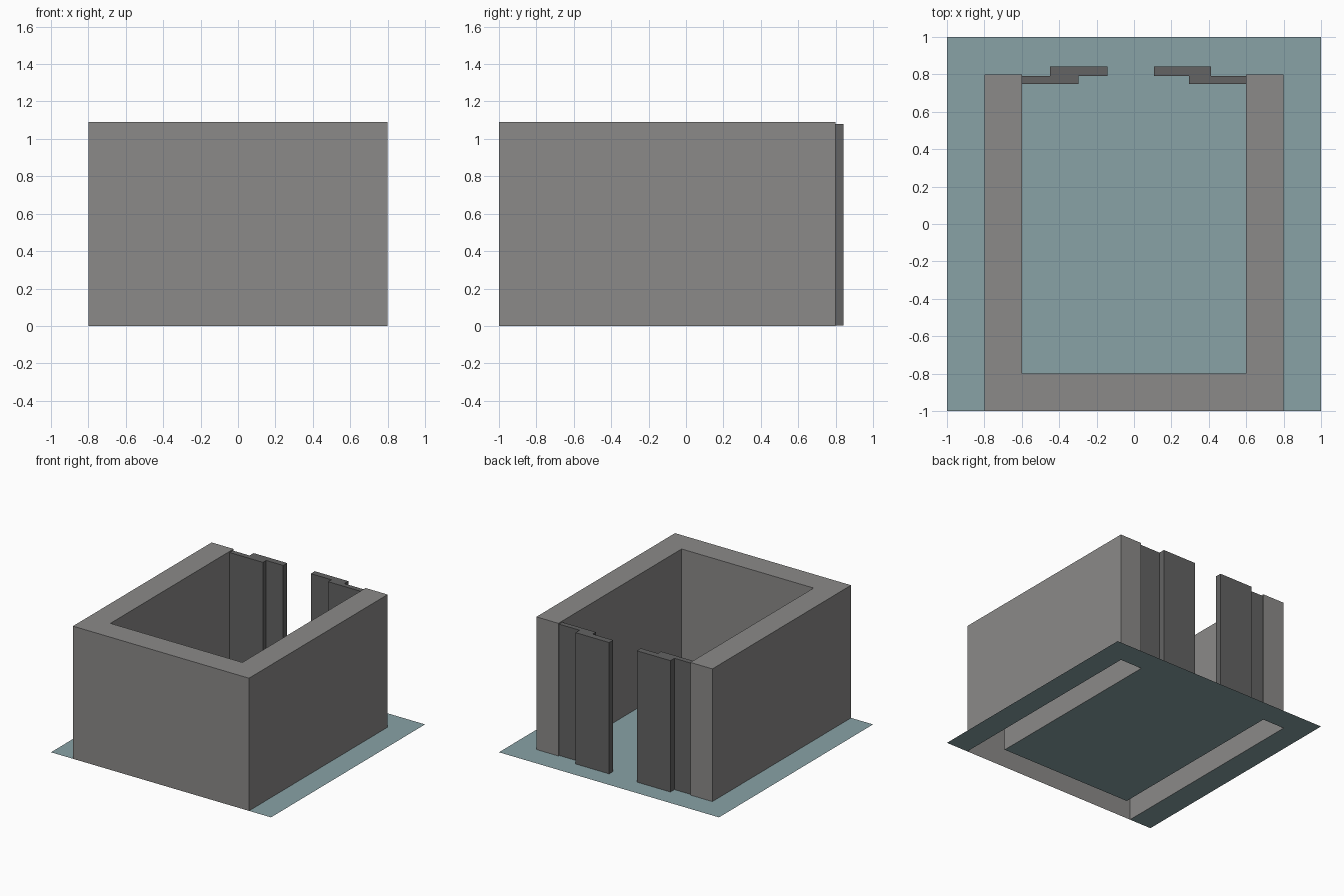
import bpy, bmesh

if "Cube" in bpy.data.objects:
    bpy.data.objects.remove(bpy.data.objects["Cube"])


def material(name, rgb):
    m = bpy.data.materials.new(name)
    m.diffuse_color = (*rgb, 1.0)
    m.use_nodes = True
    m.node_tree.nodes["Principled BSDF"].inputs["Base Color"].default_value = m.diffuse_color
    return m


WALL = material("wall grey", (0.26, 0.255, 0.25))
DOOR = material("door dark grey", (0.125, 0.125, 0.125))
FLOOR = material("floor blue grey", (0.25, 0.36, 0.38))


def prism(name, outline, z0, z1, mat, bottom=True):
    """Counter-clockwise outline raised from z0 to z1; a flat sheet if z1 is None."""
    bm = bmesh.new()
    low = [bm.verts.new((x, y, z0)) for x, y in outline]
    if z1 is None:
        bm.faces.new(low)
    else:
        high = [bm.verts.new((x, y, z1)) for x, y in outline]
        n = len(outline)
        for i in range(n):
            j = (i + 1) % n
            bm.faces.new((low[i], low[j], high[j], high[i]))
        bm.faces.new(high)
        if bottom:
            bm.faces.new(low[::-1])
    mesh = bpy.data.meshes.new(name)
    bm.to_mesh(mesh)
    bm.free()
    mesh.materials.append(mat)
    obj = bpy.data.objects.new(name, mesh)
    bpy.context.collection.objects.link(obj)
    return obj


def rect(x0, x1, y0, y1):
    return [(x0, y0), (x1, y0), (x1, y1), (x0, y1)]


# Floor sheet, left open underneath the hollow walls
prism("floor", [(-1, -1), (-.8, -1), (-.8, .8), (-.6, .8), (-.6, -.8), (.6, -.8),
                (.6, .8), (.8, .8), (.8, -1), (1, -1), (1, 1), (-1, 1)], 0, None, FLOOR)

# U-shaped wall, hollow and open at the bottom
prism("wall", [(-.8, -1), (.8, -1), (.8, .8), (.6, .8), (.6, -.8),
               (-.6, -.8), (-.6, .8), (-.8, .8)], 0, 1.09, WALL, bottom=False)

# Sliding door panels: two overlapping leaves on each side
for name, x0, x1, y0, y1 in (
        ("left_inner_door", -.6, -.298, .749, .791),
        ("left_outer_door", -.449, -.143, .791, .843),
        ("right_inner_door", .295, .6, .749, .791),
        ("right_outer_door", .108, .413, .791, .843)):
    prism(name, rect(x0, x1, y0, y1), 0.001, 1.08, DOOR)
